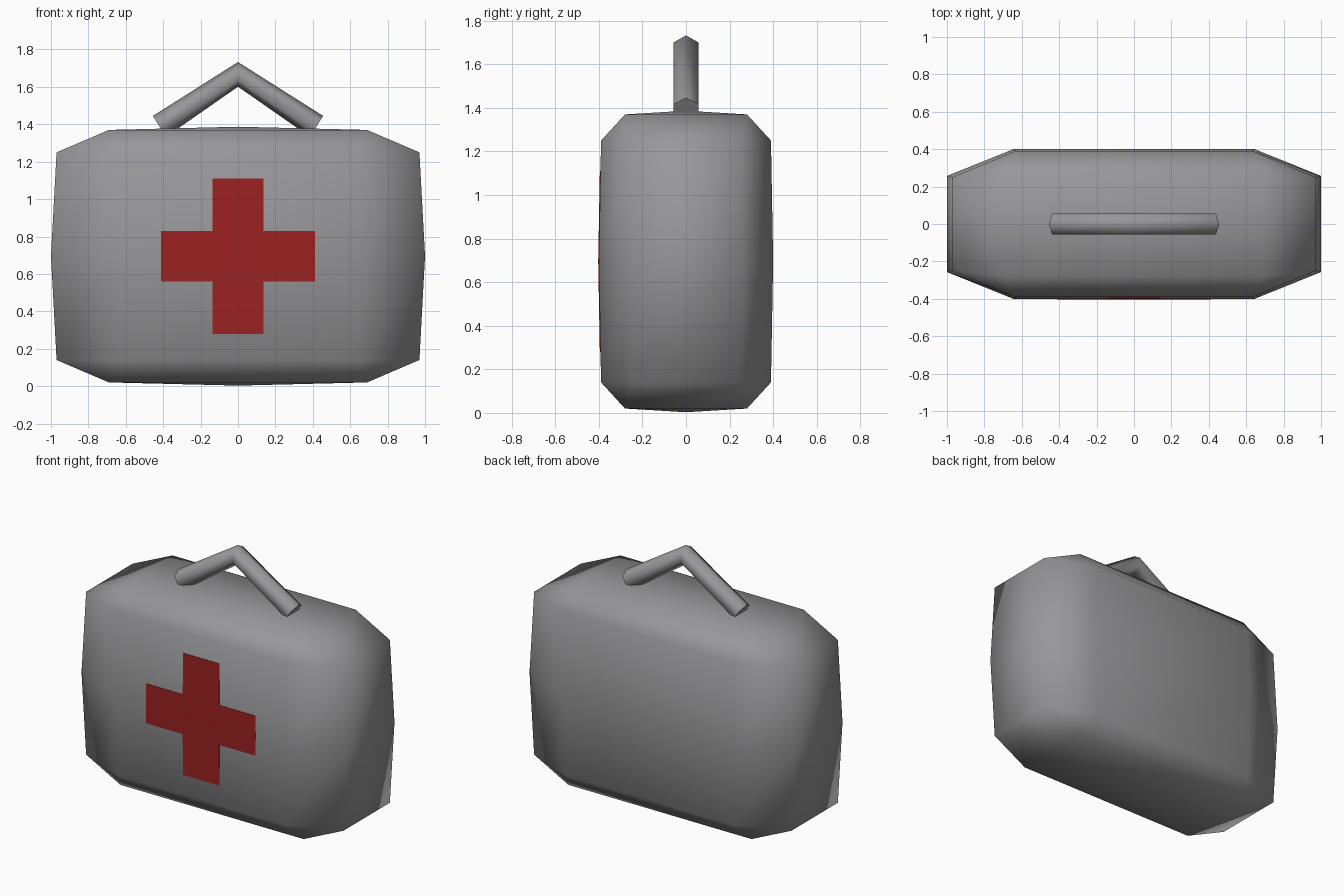
import bpy, bmesh
from math import cos, sin, pi
from mathutils import Vector

if "Cube" in bpy.data.objects:
    bpy.data.objects.remove(bpy.data.objects["Cube"], do_unlink=True)


def material(name, color):
    m = bpy.data.materials.new(name)
    m.use_nodes = True
    m.diffuse_color = color
    m.node_tree.nodes["Principled BSDF"].inputs["Base Color"].default_value = color
    return m


def finish(bm, name, mat):
    bmesh.ops.recalc_face_normals(bm, faces=bm.faces)
    me = bpy.data.meshes.new(name)
    bm.to_mesh(me)
    bm.free()
    me.materials.append(mat)
    ob = bpy.data.objects.new(name, me)
    bpy.context.collection.objects.link(ob)
    return ob


grey = material("case grey", (0.31, 0.31, 0.32, 1))
red = material("cross red", (0.33, 0.015, 0.015, 1))
MID = 0.695


# Case: stacked eight-sided rings closed by chamfered, slightly peaked ends
def case_ring(bm, z, end_x, end_y, front_x, front_y):
    quarter = [(end_x, end_y), (front_x, front_y)]
    pts = quarter + [(-x, y) for x, y in reversed(quarter)]
    pts += [(-x, -y) for x, y in pts]
    return [bm.verts.new((x, y, z)) for x, y in pts]


bm = bmesh.new()
low, middle, high = [case_ring(bm, z, *size) for z, size in (
    (MID - 0.555, (0.97, 0.25, 0.635, 0.39)),
    (MID, (1.0, 0.257, 0.645, 0.4)),
    (MID + 0.555, (0.97, 0.25, 0.635, 0.39)))]
for a, b in ((low, middle), (middle, high)):
    for i in range(8):
        j = (i + 1) % 8
        bm.faces.new((a[i], a[j], b[j], b[i]))
for ring, side in ((low, -1), (high, 1)):
    cap = [bm.verts.new((x * 0.69, y * 0.28, MID + side * 0.675))
           for x, y in ((1, 1), (-1, 1), (-1, -1), (1, -1))]
    peak = bm.verts.new((0, 0, MID + side * 0.692))
    for k in range(4):
        n = (k + 1) % 4
        bm.faces.new((ring[2 * k], ring[2 * k + 1], cap[k]))
        bm.faces.new((ring[2 * k + 1], ring[2 * n], cap[n], cap[k]))
        bm.faces.new((cap[k], cap[n], peak))
for f in bm.faces:
    f.smooth = True
finish(bm, "case", grey)

# Handle: six-sided tube bent at the middle
bm = bmesh.new()
slope = Vector((0.535, 0, 0.845))
path = [(Vector((-0.42, 0, 1.389)), Vector((-slope.x, 0, slope.z))),
        (Vector((0, 0, 1.667)), Vector((0, 0, 1))),
        (Vector((0.42, 0, 1.389)), slope)]
rings = []
for centre, up in path:
    rings.append([bm.verts.new(centre + 0.066 * (up * cos(i * pi / 3)
                  + Vector((0, sin(i * pi / 3), 0)))) for i in range(6)])
for a, b in zip(rings, rings[1:]):
    for i in range(6):
        j = (i + 1) % 6
        bm.faces.new((a[i], a[j], b[j], b[i])).smooth = True
for ring in (rings[0], rings[-1]):
    cap = bm.faces.new(ring)
    for e in cap.edges:
        e.smooth = False
finish(bm, "handle", grey)

# Cross: thin plate that follows the gently bent front
bm = bmesh.new()
xs = (-0.412, -0.137, 0.137, 0.412)
zs = (0.28, 0.56, MID, 0.83, 1.11)
grid = {}


def corner(i, j):
    if (i, j) not in grid:
        depth = 0.4 - 0.01 * abs(zs[j] - MID) / 0.555
        grid[i, j] = bm.verts.new((xs[i], -depth - 0.003, zs[j]))
    return grid[i, j]


for i in range(3):
    for j in range(4):
        if i == 1 or j in (1, 2):
            bm.faces.new((corner(i, j), corner(i + 1, j),
                          corner(i + 1, j + 1), corner(i, j + 1)))
cross = finish(bm, "red_cross", red)
for p in cross.data.polygons:
    if p.normal.y > 0:
        p.flip()
solid = cross.modifiers.new("thickness", "SOLIDIFY")
solid.thickness = 0.005
